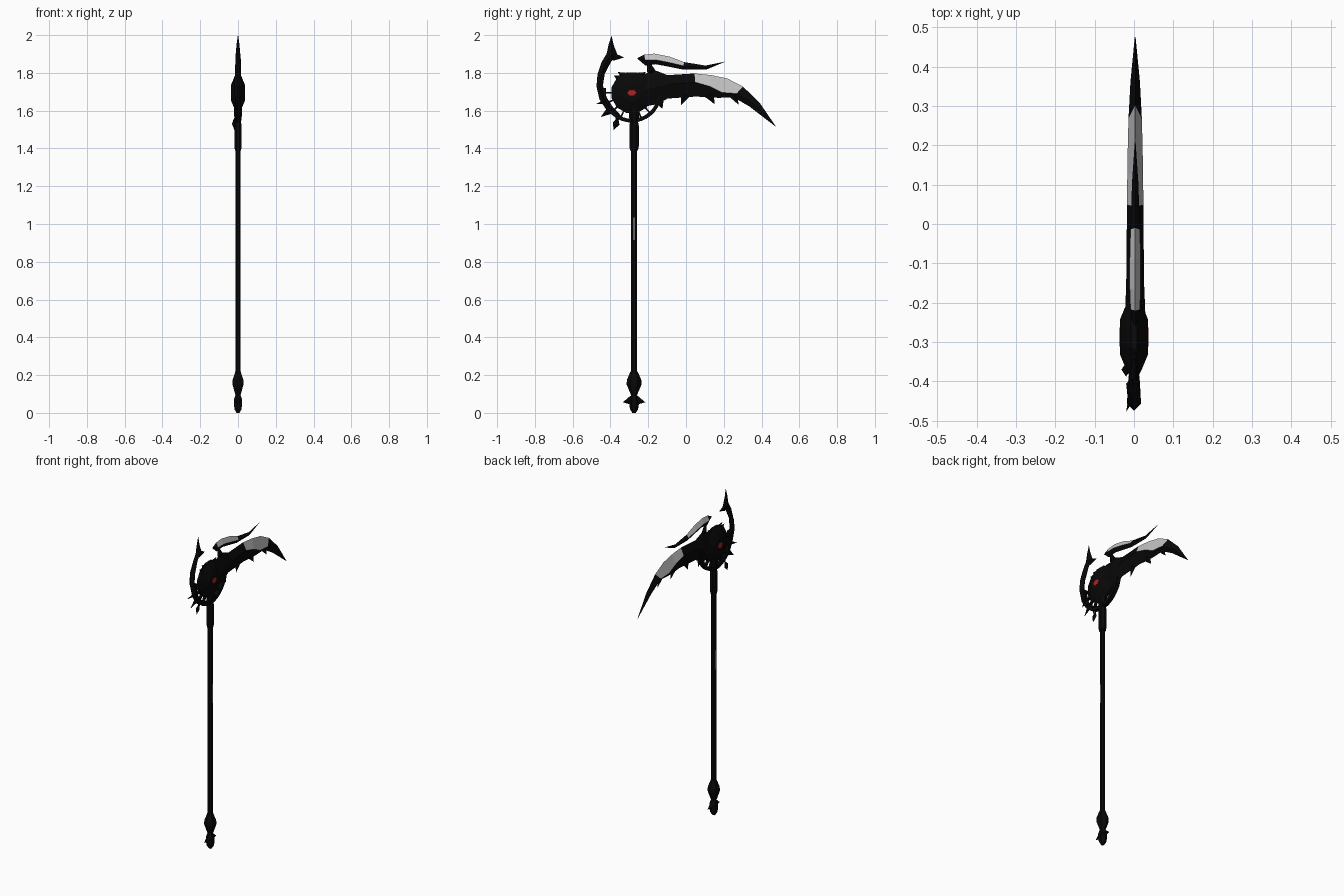
import bpy, bmesh, math
from mathutils import Vector

if "Cube" in bpy.data.objects:
    bpy.data.objects.remove(bpy.data.objects["Cube"])


def material(name, rgb):
    m = bpy.data.materials.new(name)
    m.diffuse_color = (*rgb, 1)
    m.use_nodes = True
    m.node_tree.nodes["Principled BSDF"].inputs["Base Color"].default_value = m.diffuse_color
    return m


BLACK = material("black_metal", (0.0025, 0.0025, 0.0027))
GREY = material("pale_steel", (0.54, 0.54, 0.54))
RED = material("red_gem", (0.45, 0.015, 0.015))
SY = -0.275            # shaft y
HUB = (-0.287, 1.695)  # hub centre y, z


def finish(name, bm, mats=(BLACK,)):
    bmesh.ops.remove_doubles(bm, verts=bm.verts, dist=0.0001)
    bmesh.ops.recalc_face_normals(bm, faces=bm.faces)
    me = bpy.data.meshes.new(name)
    bm.to_mesh(me)
    bm.free()
    ob = bpy.data.objects.new(name, me)
    bpy.context.collection.objects.link(ob)
    for m in mats:
        me.materials.append(m)
    return ob


def bridge(bm, loops, grey=lambda seg, side: False):
    """Skin a list of equal point rings and cap both ends."""
    rings = [[bm.verts.new(p) for p in lp] for lp in loops]
    n = len(rings[0])
    bm.faces.new(rings[0])
    bm.faces.new(rings[-1])
    for s, (a, b) in enumerate(zip(rings, rings[1:])):
        for i in range(n):
            f = bm.faces.new((a[i], a[(i + 1) % n], b[(i + 1) % n], b[i]))
            f.material_index = 1 if grey(s, i) else 0


def blade(name, secs, grey_segs=(), cx=0.003):
    """Diamond-section blade: (top y, z, bottom y, z, ridge fraction, half thickness)."""
    loops = []
    for ty, tz, by, bz, r, t in secs:
        my, mz = ty + (by - ty) * r, tz + (bz - tz) * r
        loops.append([(cx, ty, tz), (cx + t, my, mz), (cx, by, bz), (cx - t, my, mz)])
    bm = bmesh.new()
    bridge(bm, loops, grey=lambda s, i: s in grey_segs and i in (0, 3))
    return finish(name, bm, (BLACK, GREY))


def lathe(name, rows, n=8):
    """Vertical turned part: rows of (z, half width x, half width y)."""
    bm = bmesh.new()
    bridge(bm, [[(rx * math.cos((k + .5) * math.tau / n) / math.cos(math.pi / n),
                  SY + ry * math.sin((k + .5) * math.tau / n) / math.cos(math.pi / n), z)
                 for k in range(n)] for z, rx, ry in rows])
    return finish(name, bm)


def spike(name, base, tip, w, t, x=0.0, tail=0.3, tip_x=None):
    """Flattened double pyramid in the y-z plane."""
    b = Vector((x, *base))
    e = Vector((x if tip_x is None else tip_x, *tip))
    d = e - b
    side = Vector((0, -d.z, d.y)).normalized() * w
    bm = bmesh.new()
    ring = [bm.verts.new(b + v) for v in (side, Vector((t, 0, 0)), -side, Vector((-t, 0, 0)))]
    for apex in (bm.verts.new(e), bm.verts.new(b - d * tail)):
        for i in range(4):
            bm.faces.new((ring[i], ring[(i + 1) % 4], apex))
    return finish(name, bm)


def polar(r, deg):
    a = math.radians(deg)
    return HUB[0] + r * math.cos(a), HUB[1] + r * math.sin(a)


# Shaft, collar and pommel
lathe("shaft", [(0.18, .014, .016), (1.42, .0135, .016)])
lathe("collar", [(1.39, .016, .021), (1.41, .019, .025), (1.52, .019, .025),
                 (1.54, .016, .021), (1.57, .02, .027), (1.62, .02, .027)])
lathe("pommel", [(0.0, .008, .008), (.018, .018, .018), (.045, .022, .022), (.07, .022, .02),
                 (.095, .014, .014), (.15, .029, .034), (.175, .028, .033), (.22, .014, .016)], 6)
for s in (-1, 1):
    spike("pommel_barb", (SY + s * .015, .066), (SY + s * .06, .056), .024, .018)

# Thin pale inlay on both sides of the shaft
for s in (-1, 1):
    bpy.ops.mesh.primitive_cube_add(size=1, location=(s * .0139, SY, .975))
    o = bpy.context.object
    o.name = "shaft_inlay"
    o.scale = (.001, .005, .12)
    o.data.materials.append(GREY)

# Lens-shaped hub with crown spikes
bm = bmesh.new()
bridge(bm, [[(x, *polar(r, k * 30 + 15)) for k in range(12)] for x, r in
            [(-.036, .045), (-.02, .085), (-.008, .111), (.008, .111), (.02, .085), (.036, .045)]])
finish("hub", bm)
for a, lean in ((52, -8), (68, -12), (112, 12), (128, 8)):
    spike("hub_spike", polar(.09, a), polar(.132, a + lean), .025, .013)

# Red gem eye, thin plate on each face
for s in (-1, 1):
    bm = bmesh.new()
    bridge(bm, [[(s * x, HUB[0] + k * .025 * math.cos(i * math.pi / 3),
                  HUB[1] + k * .019 * math.sin(i * math.pi / 3)) for i in range(6)]
                for x, k in ((.034, 1), (.0372, .95))])
    finish("gem_eye", bm, (RED,))

# Open ring under the hub with spokes
bm = bmesh.new()
bridge(bm, [[(x, *polar(r, a)) for x, r in ((-.013, .138), (.013, .138), (.013, .158), (-.013, .158))]
            for a in range(170, 381, 10)])
finish("ring", bm)
for a in range(180, 370, 22):
    bm = bmesh.new()
    bridge(bm, [[(x, *polar(r, a + d)) for x, d in ((-.008, -2), (.008, -2), (.008, 2), (-.008, 2))]
                for r in (.09, .145)])
    finish("ring_spoke", bm)

# Back horn curving up to its point
blade("back_horn", [
    (-.394, 1.997, -.394, 1.997, .5, .001), (-.41, 1.95, -.382, 1.945, .5, .008),
    (-.42, 1.902, -.364, 1.90, .5, .012), (-.448, 1.855, -.396, 1.86, .5, .014),
    (-.469, 1.79, -.430, 1.796, .5, .017), (-.474, 1.728, -.440, 1.733, .5, .018),
    (-.458, 1.659, -.420, 1.67, .5, .017), (-.415, 1.595, -.388, 1.62, .5, .015),
    (-.355, 1.55, -.345, 1.575, .5, .01)], cx=0)
spike("horn_barb", (-.385, 1.886), (-.328, 1.881), .022, .01)

# Spikes on the lower back of the ring
spike("ring_spike", (-.425, 1.648), (-.478, 1.634), .014, .012, tip_x=-.02)
spike("ring_spike", (-.405, 1.6), (-.452, 1.566), .02, .012, x=-.008, tip_x=-.015)
spike("ring_spike_stem", (-.365, 1.57), (-.372, 1.52), .008, .008, x=-.01, tip_x=-.02)
spike("ring_spike_drop", (-.37, 1.532), (-.383, 1.498), .019, .012, x=-.02, tail=.9)

# Main blade, pale along the upper bevel
blade("main_blade", [
    (-.24, 1.785, -.225, 1.62, .5, .026), (-.167, 1.815, -.15, 1.635, .5, .023),
    (-.098, 1.788, -.098, 1.664, .4, .022), (.045, 1.797, .055, 1.675, .38, .021),
    (.135, 1.788, .114, 1.67, .5, .020), (.22, 1.77, .177, 1.668, .72, .019),
    (.302, 1.727, .25, 1.672, .66, .017), (.389, 1.643, .336, 1.622, .5, .012),
    (.476, 1.516, .474, 1.516, .5, .001)], grey_segs=(3, 4, 5))
for base, tip in (((-.005, 1.682), (-.026, 1.630)), ((.125, 1.682), (.152, 1.634)),
                  ((.25, 1.685), (.278, 1.632)), ((-.14, 1.65), (-.125, 1.61))):
    spike("blade_barb", base, tip, .024, .011, x=.003)

# Upper blade, pale along the top bevel
blade("upper_blade", [
    (-.258, 1.878, -.256, 1.874, .5, .002), (-.22, 1.897, -.214, 1.838, .5, .012),
    (-.167, 1.902, -.16, 1.846, .58, .014), (-.087, 1.886, -.098, 1.834, .58, .014),
    (-.01, 1.857, -.018, 1.818, .5, .012), (.103, 1.839, .109, 1.818, .5, .008),
    (.209, 1.86, .209, 1.86, .5, .001)], grey_segs=(1, 2, 3))
spike("upper_blade_root", (-.185, 1.81), (-.205, 1.875), .022, .014, x=.003)
